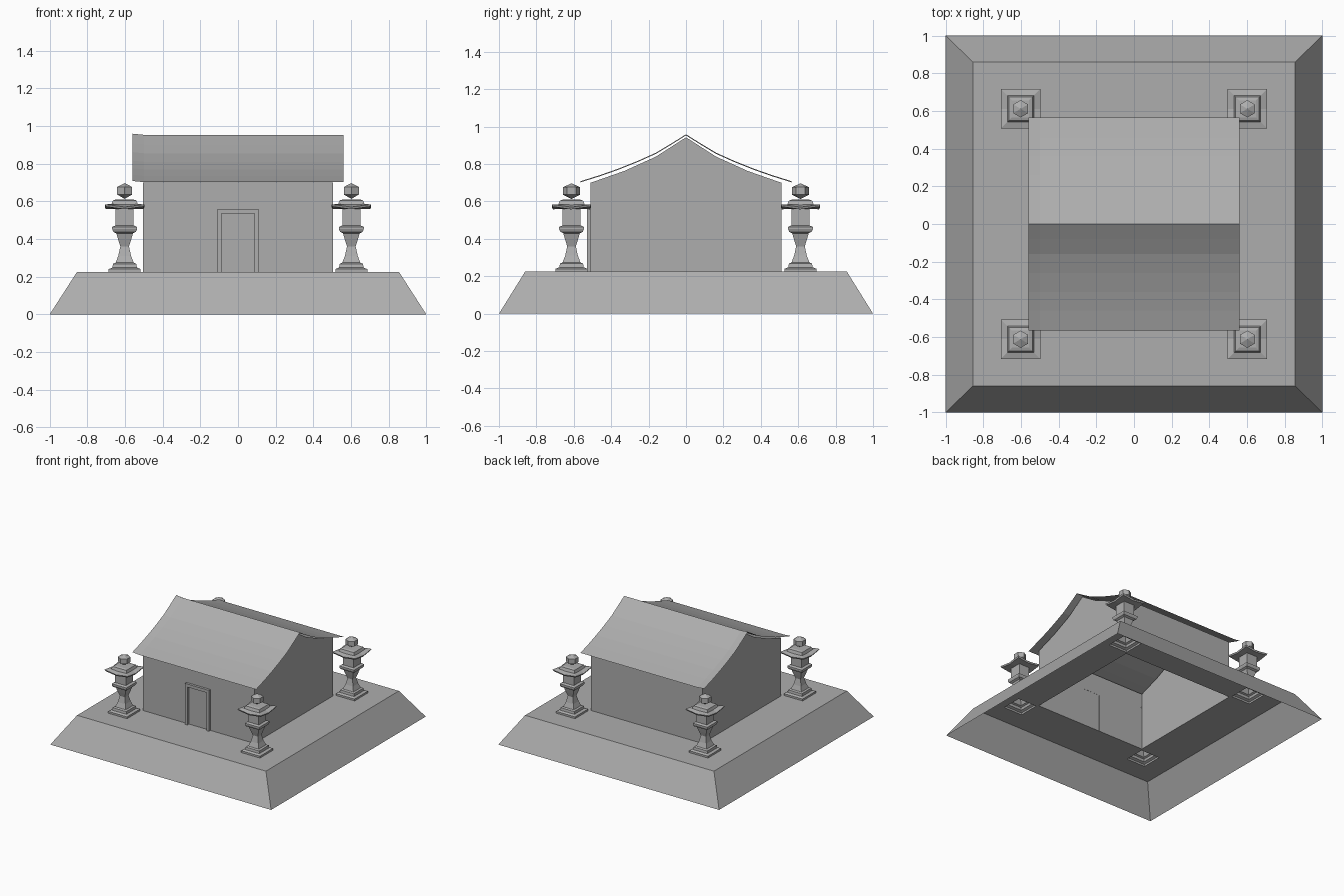
import bpy, bmesh
from math import sin, cos, pi

if "Cube" in bpy.data.objects:
    bpy.data.objects.remove(bpy.data.objects["Cube"])

# Mid grey stone
STONE = bpy.data.materials.new("grey_stone")
STONE.diffuse_color = (0.42, 0.42, 0.42, 1)
STONE.use_nodes = True
STONE.node_tree.nodes["Principled BSDF"].inputs["Base Color"].default_value = STONE.diffuse_color


def make(name, verts, faces, loc=(0, 0, 0)):
    me = bpy.data.meshes.new(name)
    me.from_pydata(verts, [], faces)
    me.materials.append(STONE)
    bm = bmesh.new()
    bm.from_mesh(me)
    bmesh.ops.remove_doubles(bm, verts=bm.verts, dist=1e-5)
    bmesh.ops.recalc_face_normals(bm, faces=bm.faces)
    bm.to_mesh(me)
    bm.free()
    ob = bpy.data.objects.new(name, me)
    ob.location = loc
    bpy.context.collection.objects.link(ob)
    return ob


def bridge(n, rings):
    return [(r * n + i, r * n + (i + 1) % n, (r + 1) * n + (i + 1) % n, (r + 1) * n + i)
            for r in range(rings - 1) for i in range(n)]


def box(name, x0, x1, y0, y1, z0, z1):
    v = [(x, y, z) for z in (z0, z1) for x, y in ((x0, y0), (x1, y0), (x1, y1), (x0, y1))]
    return make(name, v, bridge(4, 2) + [(3, 2, 1, 0), (4, 5, 6, 7)])


# Sloped platform sides, open underneath
SQ = [(-1, -1), (1, -1), (1, 1), (-1, 1)]
levels = [(1, 1, 0), (0.855, 0.86, 0.225)]
make("platform_sides", [(sx * a, sy * b, z) for a, b, z in levels for sx, sy in SQ], bridge(4, 2))

# Platform top with openings under the house and the lanterns
LX, LY, LB = 0.602, 0.612, 0.085
xs = [-0.855, -LX - LB, -LX + LB, -0.505, 0.505, LX - LB, LX + LB, 0.855]
ys = [-0.86, -LY - LB, -LY + LB, -0.51, 0.51, LY - LB, LY + LB, 0.86]
openings = {(3, 3), (1, 1), (1, 5), (5, 1), (5, 5)}
make("platform_top", [(x, y, 0.225) for x in xs for y in ys],
     [(i * 8 + j, (i + 1) * 8 + j, (i + 1) * 8 + j + 1, i * 8 + j + 1)
      for i in range(7) for j in range(7) if (i, j) not in openings])

# House walls: gable outline at each end, long walls front and back
HALF = [(0.51, 0.70), (0.33, 0.763), (0.16, 0.84)]
outline = ([(-0.51, 0.225)] + [(-y, z) for y, z in HALF] + [(0, 0.943)]
           + [(y, z) for y, z in reversed(HALF)] + [(0.51, 0.225)])
n = len(outline)
make("house_walls", [(x, y, z) for x in (-0.505, 0.505) for y, z in outline],
     [tuple(range(n)), tuple(range(2 * n - 1, n - 1, -1)),
      (0, 1, n + 1, n), (n - 2, n - 1, 2 * n - 1, 2 * n - 2)])

# Curved thin roof, its left end slightly raised
RH = [(0.565, 0.702), (0.46, 0.735), (0.36, 0.77), (0.26, 0.81), (0.16, 0.855), (0.08, 0.903)]
prof = [(-y, z) for y, z in RH] + [(0, 0.953)] + [(y, z) for y, z in reversed(RH)]
m = len(prof)
stations = [(-0.56, 0.006), (-0.5, 0), (0.56, 0)]
roof = make("roof", [(x, y, z + dz) for x, dz in stations for y, z in prof],
            [(s * m + i, s * m + i + 1, (s + 1) * m + i + 1, (s + 1) * m + i)
             for s in range(2) for i in range(m - 1)])
if roof.data.polygons[0].normal.z < 0:
    roof.data.flip_normals()

# Door frame
box("door_jamb_left", -0.11, -0.087, -0.53, -0.509, 0.225, 0.56)
box("door_jamb_right", 0.087, 0.108, -0.53, -0.509, 0.225, 0.56)
box("door_lintel", -0.087, 0.087, -0.53, -0.509, 0.535, 0.56)

# Stone lantern: square sections (half width, height, corner lift), open below
SECTIONS = [(LB, 0.225, 0), (LB, 0.24, 0), (0.065, 0.248, 0), (0.062, 0.268, 0),
            (0.048, 0.274, 0), (0.034, 0.31, 0), (0.023, 0.36, 0), (0.034, 0.395, 0),
            (0.044, 0.43, 0), (0.06, 0.438, 0), (0.066, 0.452, 0), (0.066, 0.464, 0),
            (0.048, 0.472, 0), (0.048, 0.56, 0), (0.1, 0.558, 0.014),
            (0.105, 0.57, 0.014), (0.07, 0.582, 0.003), (0.062, 0.605, 0), (0.045, 0.61, 0)]
OCT = [(-1, -1), (0, -1), (1, -1), (1, 0), (1, 1), (0, 1), (-1, 1), (-1, 0)]
k = len(SECTIONS)
lv = [(h * a, h * b, z + (lift if a and b else 0)) for h, z, lift in SECTIONS for a, b in OCT]
lf = bridge(8, k) + [tuple(range((k - 1) * 8, k * 8))]

# Hexagonal finial with pointed ends
FIN = [(0.0, 0.613), (0.046, 0.636), (0.046, 0.676), (0.0, 0.697)]
fv = [(r * cos(pi / 2 + i * pi / 3), r * sin(pi / 2 + i * pi / 3), z) for r, z in FIN[1:3] for i in range(6)]
fv += [(0, 0, FIN[0][1]), (0, 0, FIN[3][1])]
ff = bridge(6, 2) + [((i + 1) % 6, i, 12) for i in range(6)] + [(6 + i, 6 + (i + 1) % 6, 13) for i in range(6)]

for i, (sx, sy) in enumerate(SQ):
    make(f"lantern_{i + 1}", lv, lf, (sx * LX, sy * LY, 0))
    make(f"lantern_finial_{i + 1}", fv, ff, (sx * LX, sy * LY, 0))
